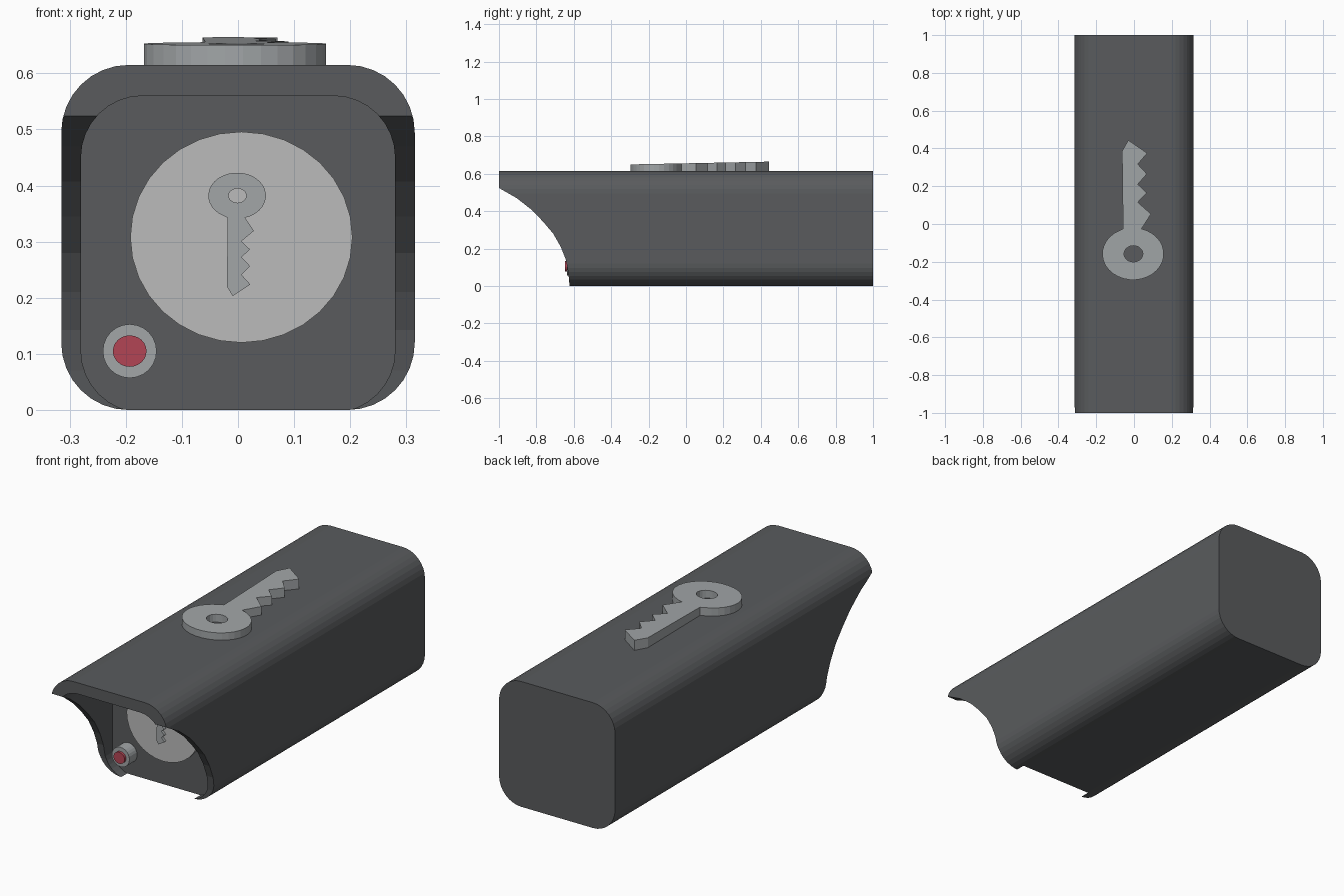
import bpy, bmesh, math

if "Cube" in bpy.data.objects:
    bpy.data.objects.remove(bpy.data.objects["Cube"])


def material(name, rgb):
    m = bpy.data.materials.new(name)
    m.diffuse_color = (*rgb, 1)
    m.use_nodes = True
    m.node_tree.nodes["Principled BSDF"].inputs["Base Color"].default_value = m.diffuse_color
    return m


DARK = material("dark_casing", (0.10, 0.105, 0.11))
STEEL = material("steel", (0.36, 0.38, 0.39))
PALE = material("pale_plate", (0.5, 0.5, 0.5))
RED = material("red", (0.45, 0.06, 0.09))


def prism(name, pts, lo, hi, place, mat):
    """Extrude a 2D outline from lo to hi; place(u, v, depth) gives xyz."""
    bm = bmesh.new()
    a = [bm.verts.new(place(u, v, lo)) for u, v in pts]
    b = [bm.verts.new(place(u, v, hi)) for u, v in pts]
    bm.faces.new(a)
    bm.faces.new(b)
    for i in range(len(pts)):
        j = (i + 1) % len(pts)
        bm.faces.new((a[i], a[j], b[j], b[i]))
    bmesh.ops.recalc_face_normals(bm, faces=bm.faces)
    me = bpy.data.meshes.new(name)
    bm.to_mesh(me)
    bm.free()
    ob = bpy.data.objects.new(name, me)
    me.materials.append(mat)
    bpy.context.collection.objects.link(ob)
    return ob


def rounded_rect(hw, z0, z1, r, n=8):
    pts = []
    corners = [(hw - r, z1 - r), (r - hw, z1 - r), (r - hw, z0 + r), (hw - r, z0 + r)]
    for k, (cx, cz) in enumerate(corners):
        for i in range(n + 1):
            t = math.pi / 2 * (k + i / n)
            pts.append((cx + r * math.cos(t), cz + r * math.sin(t)))
    return pts


def ellipse(cx, cy, rx, ry, n=32):
    return [(cx + rx * math.cos(2 * math.pi * i / n),
             cy + ry * math.sin(2 * math.pi * i / n)) for i in range(n)]


def along_y(u, v, d):
    return (u, d, v)


def along_x(u, v, d):
    return (d, u, v)


def cut(target, cutter):
    cutter.hide_render = True
    mod = target.modifiers.new("cut", "BOOLEAN")
    mod.operation, mod.solver, mod.object = "DIFFERENCE", "EXACT", cutter
    bpy.context.view_layer.objects.active = target
    bpy.ops.object.modifier_apply(modifier=mod.name)
    bpy.data.objects.remove(cutter)


# Casing: long rounded bar with a swept front and a recessed face under the hood
FACE = -0.575
casing = prism("casing", rounded_rect(0.315, 0, 0.615, 0.12), -1, 1, along_y, DARK)
sweep = [(-1.1, 0.588), (-1.0, 0.524), (-0.905, 0.47), (-0.825, 0.407), (-0.765, 0.345),
         (-0.71, 0.28), (-0.67, 0.21), (-0.643, 0.143), (-0.629, 0.07),
         (-0.618, -0.05), (-1.1, -0.05)]
cut(casing, prism("sweep_cutter", sweep, -0.5, 0.5, along_x, DARK))
cut(casing, prism("recess_cutter", rounded_rect(0.28, -0.004, 0.56, 0.11),
                  -1.2, FACE, along_y, DARK))

# Round plate and button on the recessed face
prism("face_plate", ellipse(0.006, 0.308, 0.198, 0.188), FACE - 0.015, FACE + 0.01, along_y, PALE)
prism("button_collar", ellipse(-0.193, 0.105, 0.048, 0.048, 24), -0.635, FACE + 0.01, along_y, STEEL)
prism("button", ellipse(-0.193, 0.105, 0.03, 0.028, 24), -0.647, FACE, along_y, RED)

# Key outline: toothed blade, round bow and hole
CY = -0.158
blade = [(0.042, -0.022), (0.09, 0.053), (0.02, 0.115), (0.068, 0.165), (0.02, 0.21),
         (0.068, 0.265), (0.02, 0.317), (0.07, 0.375), (-0.03, 0.444),
         (-0.063, 0.386), (-0.058, -0.025)]
bow = []
for i in range(29):
    t = math.radians(116 + (360 - 42) * i / 28)
    bow.append((-0.005 + 0.163 * math.cos(t), CY + 0.138 * math.sin(t)))


def key(name, place):
    cu = bpy.data.curves.new(name, "CURVE")
    cu.dimensions, cu.fill_mode, cu.extrude = "2D", "BOTH", 0.5
    for pts in (blade + bow, ellipse(-0.003, CY, 0.05, 0.043, 20)):
        sp = cu.splines.new("POLY")
        sp.points.add(len(pts) - 1)
        for p, (x, y) in zip(sp.points, pts):
            p.co = (x, y, 0, 1)
        sp.use_cyclic_u = True
    ob = bpy.data.objects.new(name, cu)
    bpy.context.collection.objects.link(ob)
    bpy.ops.object.select_all(action="DESELECT")
    ob.select_set(True)
    bpy.context.view_layer.objects.active = ob
    bpy.ops.object.convert(target="MESH")
    ob = bpy.context.view_layer.objects.active
    bm = bmesh.new()
    bm.from_mesh(ob.data)
    bmesh.ops.remove_doubles(bm, verts=bm.verts, dist=1e-4)
    for v in bm.verts:
        v.co = place(*v.co)
    bmesh.ops.recalc_face_normals(bm, faces=bm.faces)
    for f in bm.faces:
        f.smooth = False
    bm.to_mesh(ob.data)
    bm.free()
    ob.data.materials.clear()
    ob.data.materials.append(STEEL)


# Large key lying on top, rising slightly to its tip; small key hanging on the plate
key("top_key", lambda x, y, z: (x, y, 0.61 if z < 0 else 0.656 + 0.02 * y))
key("face_key", lambda x, y, z: (0.315 * x, FACE - (0.01 if z < 0 else 0.028),
                                 0.382 - 0.297 * (y - CY)))
